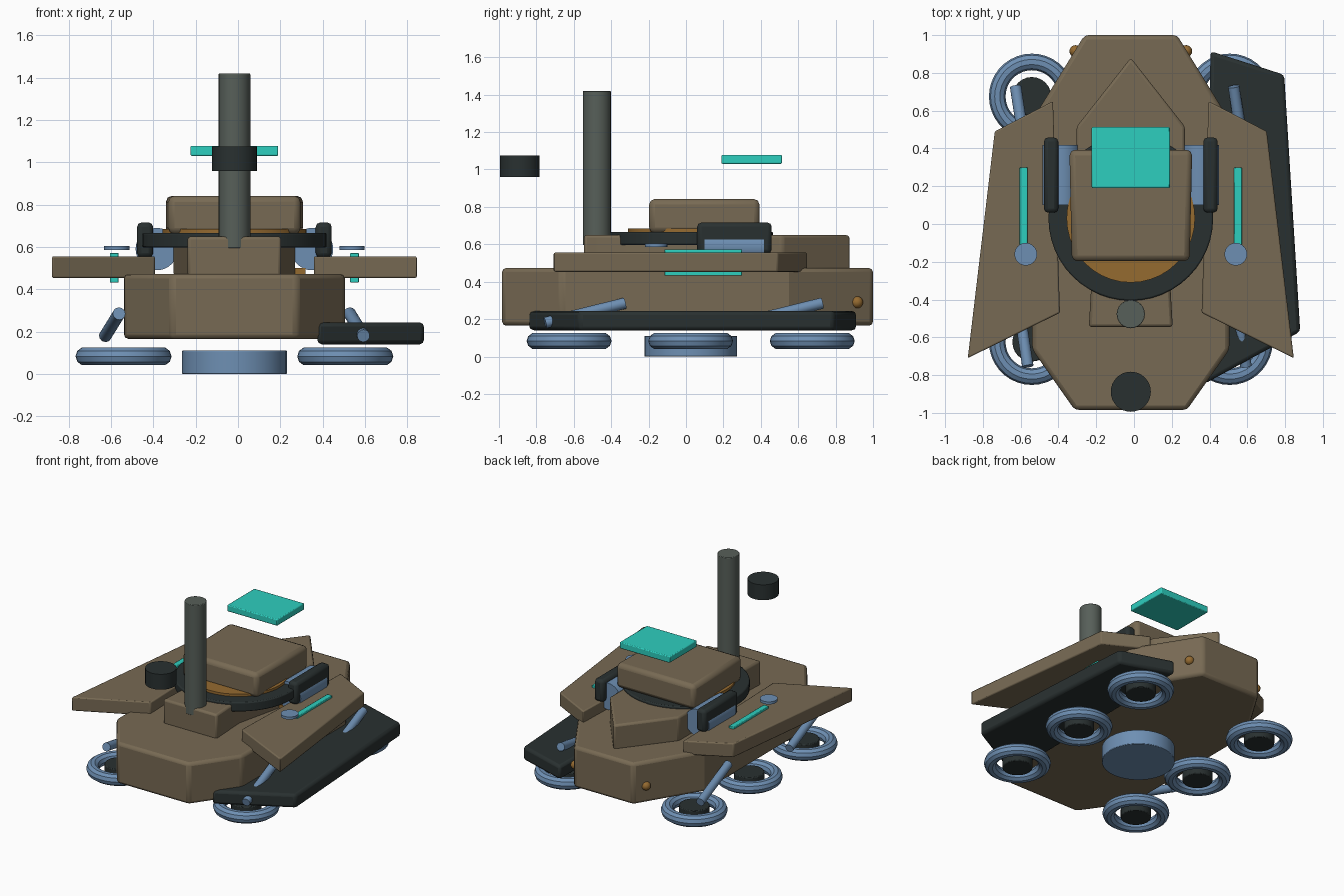
import bpy, bmesh, math
from mathutils import Vector

if "Cube" in bpy.data.objects:
    bpy.data.objects.remove(bpy.data.objects["Cube"])

CX, CY = -0.017, 0.025   # axis of symmetry and wheelbase centre


def mat(name, col):
    m = bpy.data.materials.new(name)
    m.diffuse_color = (*col, 1)
    m.use_nodes = True
    m.node_tree.nodes["Principled BSDF"].inputs["Base Color"].default_value = m.diffuse_color
    return m


BROWN = mat("earth brown", (0.185, 0.143, 0.087))
BLUE = mat("steel blue", (0.155, 0.275, 0.45))
DARK = mat("charcoal", (0.022, 0.03, 0.03))
GREY = mat("mast grey", (0.095, 0.115, 0.1))
ORANGE = mat("amber", (0.30, 0.145, 0.03))
TEAL = mat("teal", (0.027, 0.62, 0.52))


def finish(o, m, bevel=0.0, segs=2):
    o.data.materials.append(m)
    if bevel:
        b = o.modifiers.new("bevel", 'BEVEL')
        b.width, b.segments, b.limit_method = bevel, segs, 'ANGLE'
        b.angle_limit = math.radians(35)
    bpy.ops.object.select_all(action='DESELECT')
    o.select_set(True)
    bpy.context.view_layer.objects.active = o
    bpy.ops.object.shade_smooth_by_angle(angle=math.radians(30))
    return o


def prism(name, pts, z0, z1, m, bevel=0.0):
    """Extrude a plan outline from z0 to z1."""
    bm = bmesh.new()
    f = bm.faces.new([bm.verts.new((x, y, z0)) for x, y in pts])
    r = bmesh.ops.extrude_face_region(bm, geom=[f])
    top = [v for v in r["geom"] if isinstance(v, bmesh.types.BMVert)]
    bmesh.ops.translate(bm, verts=top, vec=(0, 0, z1 - z0))
    bmesh.ops.recalc_face_normals(bm, faces=bm.faces)
    me = bpy.data.meshes.new(name)
    bm.to_mesh(me)
    bm.free()
    o = bpy.data.objects.new(name, me)
    bpy.context.collection.objects.link(o)
    return finish(o, m, bevel)


def box(name, x0, x1, y0, y1, z0, z1, m, bevel=0.0):
    return prism(name, [(x0, y0), (x1, y0), (x1, y1), (x0, y1)], z0, z1, m, bevel)


def rod(name, a, b, r, m, sides=24, bevel=0.0):
    """Cylinder between two points."""
    a, b = Vector(a), Vector(b)
    d = b - a
    bpy.ops.mesh.primitive_cylinder_add(vertices=sides, radius=r, depth=d.length, location=(a + b) / 2)
    o = bpy.context.object
    o.name = name
    o.rotation_euler = d.to_track_quat('Z', 'Y').to_euler()
    return finish(o, m, bevel)


def disc(name, x, y, z0, z1, r, m, sides=32, bevel=0.0):
    return rod(name, (x, y, z0), (x, y, z1), r, m, sides, bevel)


def sym(half):
    """Mirror half an outline (positive x) about the centre line."""
    return [(CX + x, y) for x, y in half] + [(CX - x, y) for x, y in reversed(half) if x > 0]


# hull and deck
prism("hull", sym([(0.297, -0.984), (0.522, -0.665), (0.522, 0.55), (0.245, 1.0)]), 0.165, 0.473, BROWN, 0.022)
prism("upper_deck", sym([(0.222, -0.545), (0.205, -0.25), (0.287, 0.1), (0.287, 0.515), (0, 0.88)]),
      0.46, 0.65, BROWN, 0.015)

# turret
disc("turret_ring", CX, 0.03, 0.597, 0.667, 0.436, DARK, 48, 0.008)
disc("turret_deck", CX, 0.03, 0.62, 0.685, 0.34, ORANGE, 40)
prism("turret", sym([(0.312, -0.197), (0.325, 0.393)]), 0.66, 0.842, BROWN, 0.03)
box("deck_amber_strip", 0.22, 0.32, 0.1, 0.4, 0.472, 0.5, ORANGE)

# mast and floating pieces
disc("mast", CX, -0.477, 0.595, 1.42, 0.075, GREY, 24, 0.004)
disc("floating_puck", CX, -0.888, 0.96, 1.075, 0.106, DARK, 32)
box("floating_panel", -0.224, 0.19, 0.19, 0.513, 1.03, 1.078, TEAL, 0.006)

# belly disc
disc("belly_disc", CX, CY, 0.0, 0.11, 0.248, BLUE, 32, 0.004)

# skirt on the right side only
prism("side_skirt", [(0.375, -0.845), (0.88, -0.57), (0.795, 0.79), (0.405, 0.915)], 0.14, 0.243, DARK, 0.02)

for s, side in ((-1, "left"), (1, "right")):
    def X(x):
        return CX + s * x
    # fender plate with light strip and small disc
    prism(side + "_fender", [(X(0.412), 0.65), (X(0.72), 0.49), (X(0.863), -0.71), (X(0.375), -0.47)],
          0.453, 0.556, BROWN, 0.008)
    box(side + "_light_strip", *sorted((X(0.547), X(0.588))), -0.115, 0.30, 0.432, 0.572, TEAL, 0.004)
    disc(side + "_fender_disc", X(0.556), -0.16, 0.586, 0.605, 0.06, BLUE, 24)
    # side pod
    box(side + "_pod", *sorted((X(0.384), X(0.46))), 0.06, 0.458, 0.55, 0.716, DARK, 0.022)
    rod(side + "_pod_drum", (X(0.367), 0.1, 0.59), (X(0.367), 0.417, 0.59), 0.1, BLUE, 32)
    # rear marker
    bpy.ops.mesh.primitive_uv_sphere_add(segments=16, ring_count=8, radius=0.032, location=(X(0.293), 0.915, 0.29))
    bpy.context.object.name = side + "_marker"
    finish(bpy.context.object, ORANGE)
    # flat-lying wheels
    for i in (-1, 0, 1):
        p = (X(0.524), CY + i * 0.65, 0.083)
        bpy.ops.mesh.primitive_torus_add(major_segments=36, minor_segments=10, major_radius=0.183,
                                         minor_radius=0.044, location=p)
        bpy.context.object.name = f"{side}_wheel_{i + 2}"
        finish(bpy.context.object, BLUE)
        disc(f"{side}_hub_{i + 2}", p[0], p[1], 0.045, 0.12, 0.103, DARK, 24, 0.006)
    # slanted struts, turned end for end on the left
    for yc, n in ((-0.54, "front"), (0.515, "rear")):
        rod(f"{side}_{n}_strut", (X(0.61), yc - s * 0.213, 0.18), (X(0.545), yc + s * 0.213, 0.285),
            0.03, BLUE, 16)
